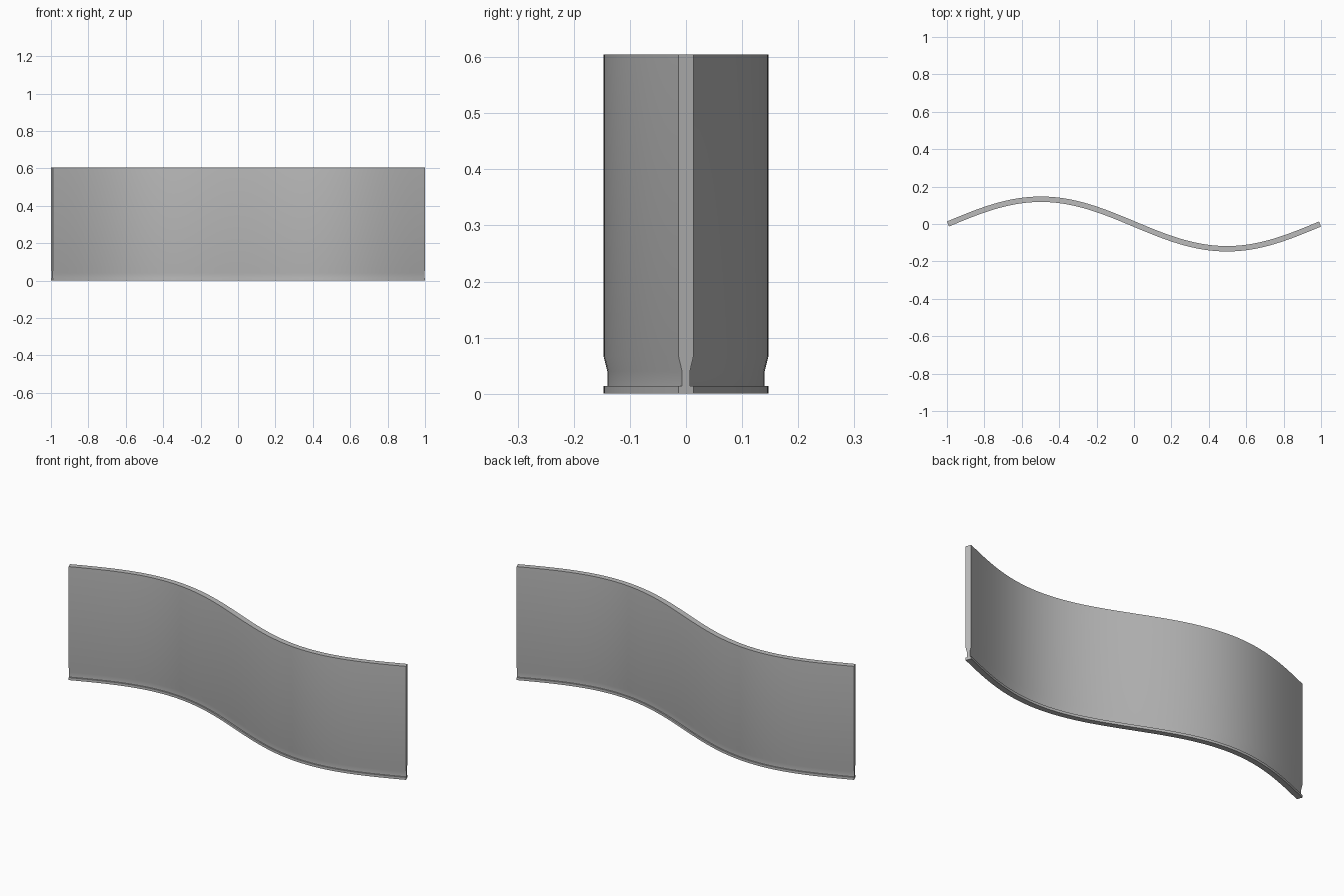
import bpy, bmesh, math
from mathutils import Vector

if "Cube" in bpy.data.objects:
    bpy.data.objects.remove(bpy.data.objects["Cube"], do_unlink=True)

grey = bpy.data.materials.new("plain grey")
grey.use_nodes = True
colour = (0.5, 0.5, 0.5, 1)
grey.diffuse_color = colour
grey.node_tree.nodes["Principled BSDF"].inputs["Base Color"].default_value = colour

HALF_LENGTH, AMPLITUDE, STEPS = 0.9945, 0.1325, 72

# Half cross-section: (half thickness, height), foot first, then neck, then wall
half = [(0.0145, 0), (0.0145, 0.0135), (0.0076, 0.0135),
        (0.0076, 0.04), (0.0145, 0.067), (0.0145, 0.605)]
section = half + [(-t, z) for t, z in reversed(half)]


def ring(bm, u):
    """Cross-section set square to the wave at u in -1..1."""
    centre = Vector((u * HALF_LENGTH, -AMPLITUDE * math.sin(math.pi * u), 0))
    slope = -AMPLITUDE * math.pi / HALF_LENGTH * math.cos(math.pi * u)
    normal = Vector((-slope, 1, 0)).normalized()
    return [bm.verts.new(centre + normal * t + Vector((0, 0, z))) for t, z in section]


# Wavy panel swept along one full wave
bm = bmesh.new()
rings = [ring(bm, 2 * i / STEPS - 1) for i in range(STEPS + 1)]
count = len(section)
for a, b in zip(rings, rings[1:]):
    for j in range(count):
        k = (j + 1) % count
        bm.faces.new((a[j], a[k], b[k], b[j]))

# Flat ends, split into foot, neck and wall strips
for r in (rings[0], rings[-1]):
    bm.faces.new([r[j] for j in (0, 1, 2, 9, 10, 11)])
    for j in (2, 3, 4):
        bm.faces.new((r[j], r[j + 1], r[count - 2 - j], r[count - 1 - j]))
bmesh.ops.recalc_face_normals(bm, faces=bm.faces)

mesh = bpy.data.meshes.new("wavy_panel")
bm.to_mesh(mesh)
bm.free()
mesh.materials.append(grey)
panel = bpy.data.objects.new("wavy_panel", mesh)
bpy.context.collection.objects.link(panel)

# Smooth along the wave, sharp at the edges
bpy.ops.object.select_all(action="DESELECT")
panel.select_set(True)
bpy.context.view_layer.objects.active = panel
bpy.ops.object.shade_smooth_by_angle(angle=math.radians(30))
